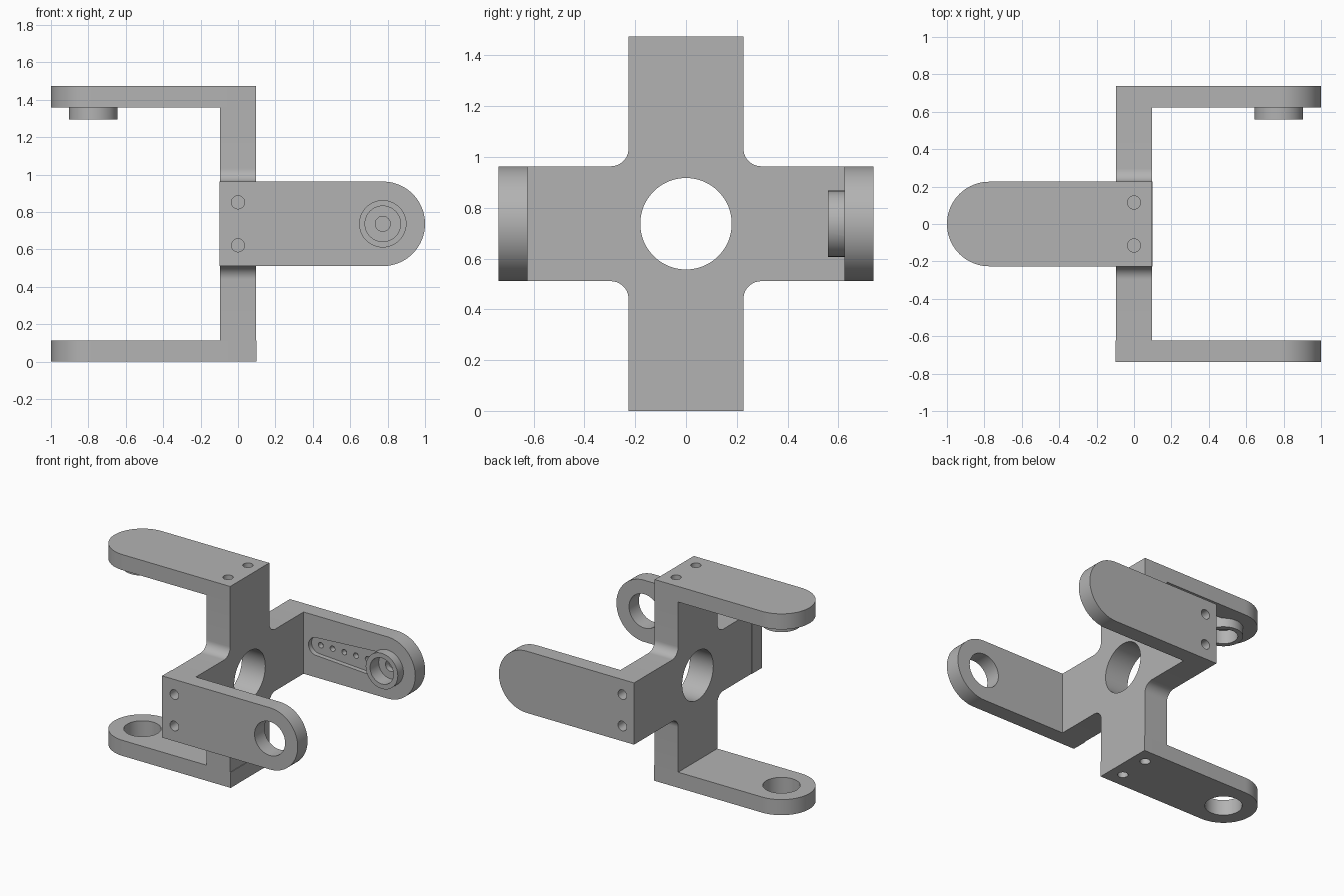
import bpy, bmesh, math
from mathutils import Matrix, Vector

old = bpy.data.objects.get("Cube")
if old:
    bpy.data.objects.remove(old, do_unlink=True)

HALF_W = 0.226      # half width of every limb
OUT = 0.737         # distance of the outer faces from the centre
INNER = 0.623       # distance of the inner arm faces
HALF_T = 0.095      # half thickness of the cross
PIVOT = 0.774       # pivot distance along an arm
CENTRE = Vector((0, 0, OUT))

grey = bpy.data.materials.new("plain_grey")
grey.use_nodes = True
colour = (0.45, 0.45, 0.45, 1)
grey.diffuse_color = colour
grey.node_tree.nodes["Principled BSDF"].inputs["Base Color"].default_value = colour


def arc(cx, cy, r, start, end, steps=24):
    """Points along an arc, angles in degrees."""
    angles = [math.radians(start + (end - start) * i / steps) for i in range(steps + 1)]
    return [(cx + r * math.cos(a), cy + r * math.sin(a)) for a in angles]


def prism(name, outline, z0, z1):
    """Extrude a counter-clockwise outline from z0 to z1."""
    bm = bmesh.new()
    face = bm.faces.new([bm.verts.new((x, y, z0)) for x, y in outline])
    top = bmesh.ops.extrude_face_region(bm, geom=[face])["geom"]
    bmesh.ops.translate(bm, vec=(0, 0, z1 - z0),
                        verts=[v for v in top if isinstance(v, bmesh.types.BMVert)])
    bmesh.ops.recalc_face_normals(bm, faces=bm.faces)
    mesh = bpy.data.meshes.new(name)
    bm.to_mesh(mesh)
    bm.free()
    mesh.materials.append(grey)
    obj = bpy.data.objects.new(name, mesh)
    bpy.context.collection.objects.link(obj)
    return obj


def disc(x, y, r, z0, z1, steps=48):
    return prism("disc", arc(x, y, r, 0, 360, steps)[:-1], z0, z1)


def combine(obj, other, operation):
    """Apply a boolean and remove the helper."""
    mod = obj.modifiers.new("boolean", "BOOLEAN")
    mod.operation, mod.solver, mod.object = operation, "EXACT", other
    bpy.context.view_layer.update()
    graph = bpy.context.evaluated_depsgraph_get()
    mesh = bpy.data.meshes.new_from_object(obj.evaluated_get(graph))
    obj.modifiers.clear()
    obj.data = mesh
    bpy.data.objects.remove(other, do_unlink=True)


def cut(obj, other):
    combine(obj, other, "DIFFERENCE")


def make_arm(name, length_dir, out_dir, has_hub, back=HALF_T):
    """Round-ended arm: local x is length, local z points outward."""
    outline = [(-back, HALF_W), (-back, -HALF_W)] + arc(PIVOT, 0, HALF_W, -90, 90, 40)
    arm = prism(name, outline, INNER, OUT)
    # screw holes
    for y in (-0.115, 0.115):
        cut(arm, disc(0, y, 0.035, INNER + 0.01, OUT + 0.1, 32))
    if has_hub:
        # tapered recess, raised hub ring, bore and small blind holes
        floor = INNER + 0.035
        slot = arc(0.2, 0, 0.065, 95, 265) + arc(PIVOT, 0, 0.1, -85, 85)
        cut(arm, prism("slot", slot, INNER - 0.1, floor))
        combine(arm, disc(PIVOT, 0, 0.13, 0.558, floor + 0.01), "UNION")
        cut(arm, disc(PIVOT, 0, 0.095, 0.5, floor))
        cut(arm, disc(PIVOT, 0, 0.04, 0.5, floor + 0.04))
        for i in range(5):
            cut(arm, disc(0.21 + 0.095 * i, 0, 0.02, 0.5, floor + 0.04, 20))
    else:
        # pivot hole
        cut(arm, disc(PIVOT, 0, 0.124, 0.5, 0.9))
    x, z = Vector(length_dir), Vector(out_dir)
    rot = Matrix((x, z.cross(x), z)).transposed().to_4x4()
    arm.data.transform(Matrix.Translation(CENTRE) @ rot)
    return arm


# cross with filleted inner corners and a round centre opening
R = 0.07
C = HALF_W + R
cross_outline = []
for quarter in range(4):
    turn = Matrix.Rotation(quarter * math.pi / 2, 2)
    corner = [(INNER, -HALF_W), (INNER, HALF_W)] + arc(C, C, R, 270, 180, 12)
    cross_outline += [tuple(turn @ Vector(p)) for p in corner]
cross = prism("cross_frame", cross_outline, -HALF_T, HALF_T)
cut(cross, disc(0, 0, 0.18, -1, 1, 64))
axes = Matrix(((0, 0, 1), (1, 0, 0), (0, 1, 0))).to_4x4()
cross.data.transform(Matrix.Translation(CENTRE) @ axes)

# fixed arms carry the hubs, the bolted plates carry the pivot holes
parts = [
    cross,
    make_arm("top_hub_arm", (-1, 0, 0), (0, 0, 1), True),
    make_arm("back_hub_arm", (1, 0, 0), (0, 1, 0), True),
    make_arm("bottom_pivot_plate", (-1, 0, 0), (0, 0, -1), False, 0.099),
    make_arm("front_pivot_plate", (1, 0, 0), (0, -1, 0), False, 0.099),
]

# smooth the curved walls, keep the edges crisp
bpy.ops.object.select_all(action="DESELECT")
for part in parts:
    part.select_set(True)
bpy.context.view_layer.objects.active = cross
bpy.ops.object.shade_smooth_by_angle(angle=math.radians(30))
